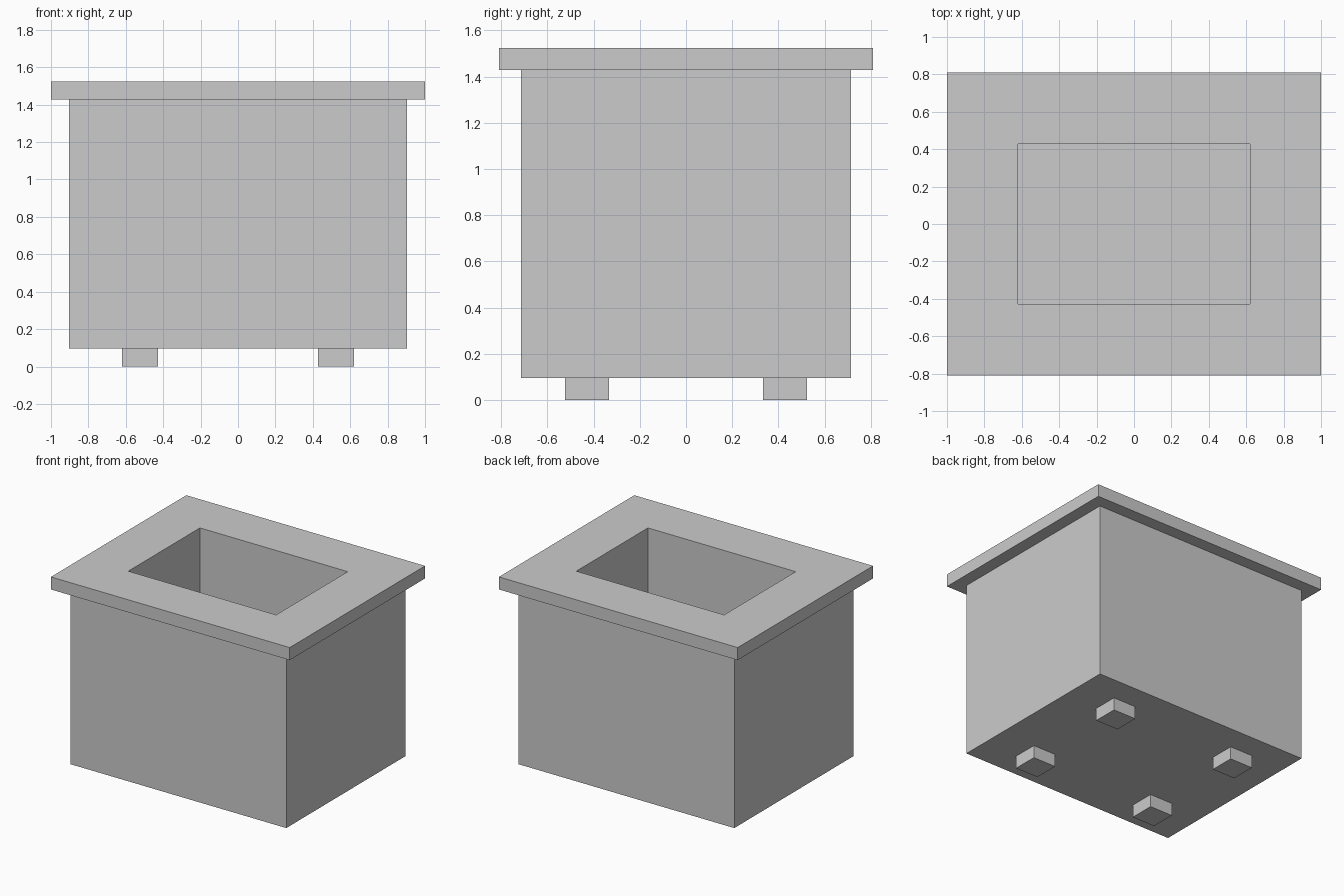
import bpy
import bmesh

if "Cube" in bpy.data.objects:
    bpy.data.objects.remove(bpy.data.objects["Cube"], do_unlink=True)

U = 2 / 21  # one grid module of the design

grey = bpy.data.materials.new("plain_grey")
grey.use_nodes = True
colour = (0.6, 0.6, 0.6, 1)
grey.diffuse_color = colour
grey.node_tree.nodes["Principled BSDF"].inputs["Base Color"].default_value = colour


def finish(name, bm):
    bmesh.ops.recalc_face_normals(bm, faces=bm.faces)
    mesh = bpy.data.meshes.new(name)
    bm.to_mesh(mesh)
    bm.free()
    mesh.materials.append(grey)
    obj = bpy.data.objects.new(name, mesh)
    bpy.context.collection.objects.link(obj)
    return obj


def ring(bm, half_x, half_y, z):
    corners = ((-1, -1), (1, -1), (1, 1), (-1, 1))
    return [bm.verts.new((x * half_x * U, y * half_y * U, z * U)) for x, y in corners]


def box(name, half_x, half_y, bottom, top, centre=(0, 0)):
    bm = bmesh.new()
    low, high = ring(bm, half_x, half_y, bottom), ring(bm, half_x, half_y, top)
    bridge(bm, low, high)
    bm.faces.new(low)
    bm.faces.new(high)
    obj = finish(name, bm)
    obj.location = (centre[0] * U, centre[1] * U, 0)
    return obj


def bridge(bm, a, b):
    for i in range(4):
        j = (i + 1) % 4
        bm.faces.new((a[i], a[j], b[j], b[i]))


# Hollow planter: outer wall, overhanging rim, then down inside to the floor
profile = [(9.5, 7.5, 1), (9.5, 7.5, 15), (10.5, 8.5, 15),
           (10.5, 8.5, 16), (6.5, 4.5, 16), (6.5, 4.5, 4)]
bm = bmesh.new()
rings = [ring(bm, *p) for p in profile]
for a, b in zip(rings, rings[1:]):
    bridge(bm, a, b)
bm.faces.new(rings[0])
bm.faces.new(rings[-1])
finish("box_body_with_rim", bm)

# Four square feet
for side, sx in (("right", -1), ("left", 1)):
    for end, sy in (("front", -1), ("back", 1)):
        box(f"{end}_{side}_foot", 1, 1, 0, 1, (sx * 5.5, sy * 4.5))
